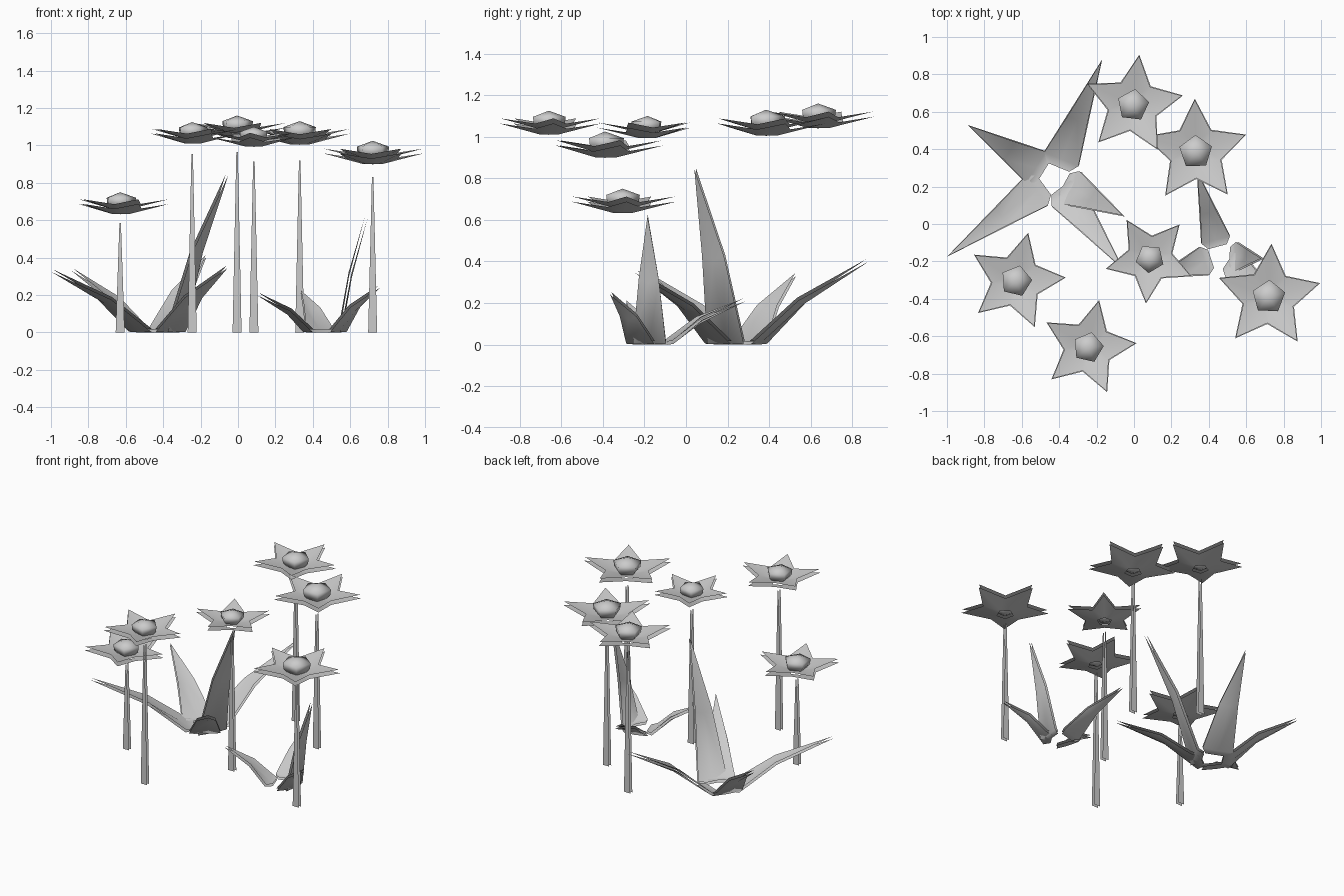
import bpy
import math
from mathutils import Vector

if "Cube" in bpy.data.objects:
    bpy.data.objects.remove(bpy.data.objects["Cube"])

GREY = (0.6, 0.6, 0.6, 1)
grey = bpy.data.materials.new("pale_grey")
grey.use_nodes = True
grey.diffuse_color = GREY
grey.node_tree.nodes["Principled BSDF"].inputs["Base Color"].default_value = GREY


def make(name, verts, faces, smooth=True, shell=0.0, offset=1):
    """Mesh object; shell adds a second open skin along the normals."""
    mesh = bpy.data.meshes.new(name)
    mesh.from_pydata(verts, [], faces)
    mesh.materials.append(grey)
    mesh.polygons.foreach_set("use_smooth", [smooth] * len(mesh.polygons))
    mesh.update()
    ob = bpy.data.objects.new(name, mesh)
    bpy.context.collection.objects.link(ob)
    if shell:
        mod = ob.modifiers.new("Double skin", 'SOLIDIFY')
        mod.thickness = shell
        mod.offset = offset
        mod.use_rim = False


def ring(center, radius, z, angle, n=5):
    return [(center[0] + radius * math.cos(angle + i * math.tau / n),
             center[1] + radius * math.sin(angle + i * math.tau / n), z)
            for i in range(n)]


def bridge(a, b, n=5):
    return [(a + i, a + (i + 1) % n, b + (i + 1) % n, b + i) for i in range(n)]


def flower(number, x, y, top, radius, degrees, stem_top):
    c, ang, s = (x, y), math.radians(degrees), radius / 0.265
    half = math.pi / 5

    # Five-pointed, slightly cupped petals with an open middle
    verts = (ring(c, 0.05 * s, top - 0.116 * s, ang)
             + ring(c, 0.135 * s, top - 0.088 * s, ang + half)
             + ring(c, radius, top - 0.062 * s, ang))
    faces = []
    for i in range(5):
        j = (i + 1) % 5
        faces.append((i, 5 + i, j))
        faces.append((i, 5 + (i - 1) % 5, 10 + i, 5 + i))
    make(f"petals_{number}", verts, faces, True, 0.025)

    # Five-sided rounded heart, closed underneath
    verts = ([(x, y, top - 0.118 * s)]
             + ring(c, 0.05 * s, top - 0.1 * s, ang)
             + ring(c, 0.08 * s, top - 0.065 * s, ang)
             + ring(c, 0.085 * s, top - 0.03 * s, ang) + [(x, y, top)])
    faces = bridge(1, 6) + bridge(6, 11)
    for i in range(5):
        j = (i + 1) % 5
        faces += [(1 + j, 1 + i, 0), (11 + i, 11 + j, 16)]
    make(f"flower_heart_{number}", verts, faces)

    # Flat tapering stem
    verts = [(x - 0.024, y, 0), (x + 0.024, y, 0),
             (x + 0.004, y, stem_top), (x - 0.004, y, stem_top)]
    make(f"stem_{number}", verts, [(0, 1, 2, 3)], False, 0.022, 0)


def leaf(name, center, tip, width):
    base, tip = Vector((*center, 0)), Vector(tip)
    out = tip - base
    out.z = 0
    length = out.length
    out.normalize()
    side = Vector((-out.y, out.x, 0))
    start = width * 0.58
    bend = start + (length - start) * 0.4
    # Distance out, height, half width, rise of the edges above the keel
    rows = [(width * 0.32, 0.0, 0.32, 0.0),
            (start, 0.0, 0.5, 0.004),
            (bend, tip.z * 0.48, 0.3, 0.02)]
    verts, faces = [], []
    for r, z, w, rise in rows:
        for k in (-1, 0, 1):
            verts.append(base + out * r + side * (k * w * width)
                         + Vector((0, 0, z + rise * abs(k))))
    for a in (0, 3):
        for k in (a, a + 1):
            faces.append((k, k + 3, k + 4, k + 1))
    verts.append(tip)
    faces += [(6, 9, 7), (7, 9, 8)]
    make(name, verts, faces, True, 0.016)


# Flowers: x, y, top height, petal radius, turn, stem height
FLOWERS = [(-0.005, 0.635, 1.16, 0.272, 83, 0.965),
           (0.33, 0.385, 1.13, 0.285, 91, 0.92),
           (0.085, -0.185, 1.10, 0.242, 49, 0.915),
           (-0.63, -0.305, 0.75, 0.266, 76, 0.585),
           (-0.245, -0.66, 1.125, 0.26, 77, 0.955),
           (0.72, -0.39, 1.025, 0.285, 87, 0.83)]
for n, spec in enumerate(FLOWERS, 1):
    flower(n, *spec)

# Leaf clumps: name, centre, leaf width, leaf tips
CLUMPS = [("large_leaf", (-0.43, 0.245), 0.2,
           [(-0.17, 0.88, 0.4), (-0.89, 0.53, 0.33), (-1.0, -0.175, 0.325),
            (-0.055, -0.245, 0.345), (-0.05, 0.04, 0.845)]),
          ("small_leaf", (0.46, -0.17), 0.16,
           [(0.335, 0.29, 0.21), (0.10, -0.29, 0.2),
            (0.76, -0.365, 0.24), (0.695, -0.185, 0.62)])]
for name, center, width, tips in CLUMPS:
    for n, tip in enumerate(tips, 1):
        leaf(f"{name}_{n}", center, tip, width)
